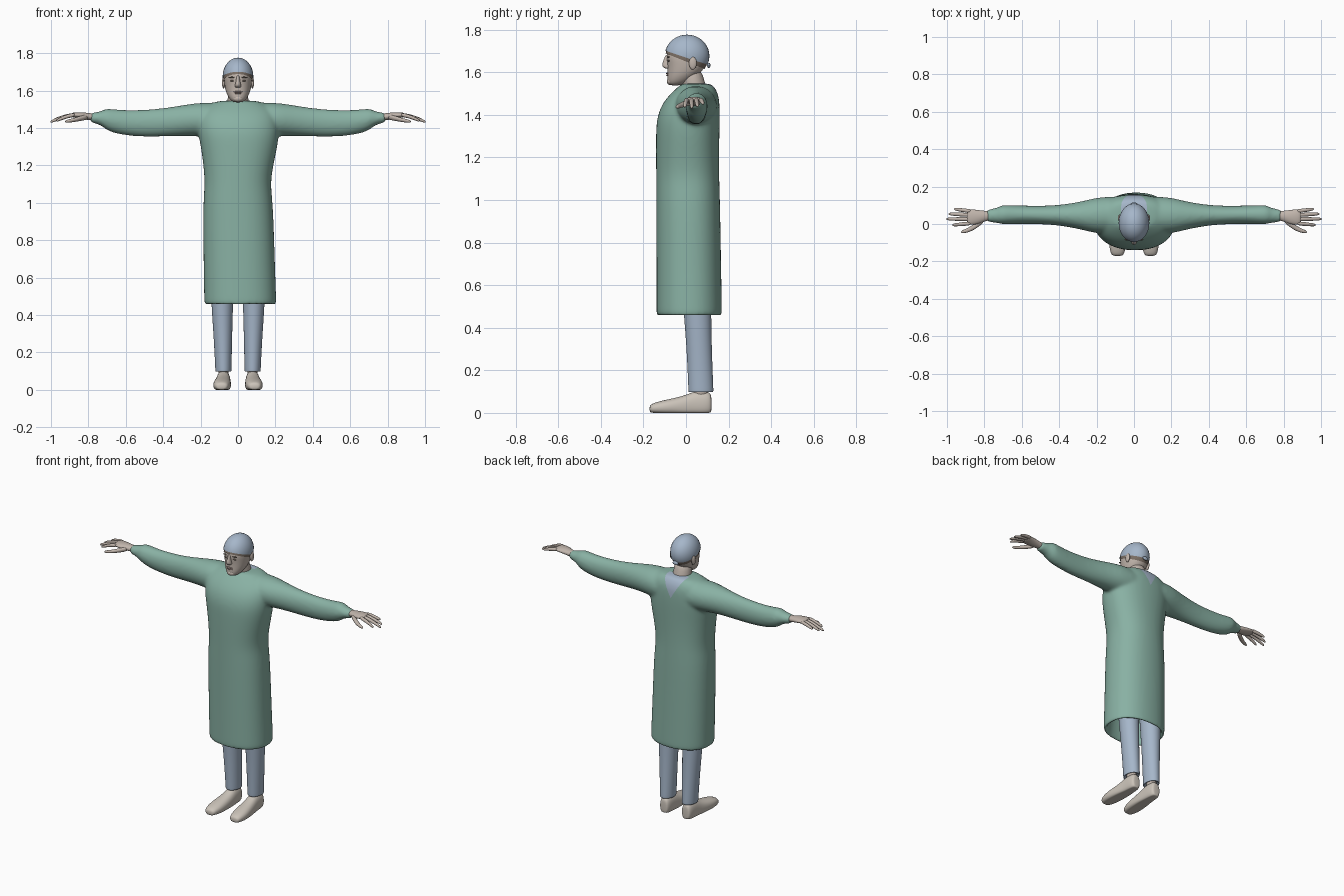
import bpy, bmesh, math
from mathutils import Vector, Matrix

if "Cube" in bpy.data.objects:
    bpy.data.objects.remove(bpy.data.objects["Cube"])


def material(name, rgb):
    m = bpy.data.materials.new(name)
    m.use_nodes = True
    m.diffuse_color = (*rgb, 1)
    m.node_tree.nodes["Principled BSDF"].inputs["Base Color"].default_value = (*rgb, 1)
    return m


GREEN = material("gown green", (0.25, 0.44, 0.37))
BLUE = material("scrub blue", (0.38, 0.47, 0.59))
SKIN = material("skin", (0.53, 0.46, 0.41))
SHOE = material("shoe cream", (0.60, 0.55, 0.49))
HAIR = material("hair brown", (0.20, 0.16, 0.13))
LIP = material("lip", (0.40, 0.30, 0.27))


def add_loft(bm, rings, axis, power=2.0, sides=16, floor=None):
    """Rings are (position along axis, centre a, centre b, radius a, radius b)."""
    loops = []
    for t, ca, cb, ra, rb in rings:
        loop = []
        for i in range(sides):
            ang = math.tau * i / sides
            c, s = math.cos(ang), math.sin(ang)
            a = ca + ra * math.copysign(abs(c) ** (2 / power), c)
            b = cb + rb * math.copysign(abs(s) ** (2 / power), s)
            if floor is not None:
                b = max(b, floor)
            co = {"x": (t, a, b), "y": (a, t, b), "z": (a, b, t)}[axis]
            loop.append(bm.verts.new(co))
        loops.append(loop)
    for l0, l1 in zip(loops, loops[1:]):
        for i in range(sides):
            j = (i + 1) % sides
            bm.faces.new((l0[i], l0[j], l1[j], l1[i]))
    bm.faces.new(loops[0])
    bm.faces.new(loops[-1])


def finish(bm, name, mats, subdivide=0):
    bmesh.ops.recalc_face_normals(bm, faces=bm.faces)
    for f in bm.faces:
        f.smooth = True
    me = bpy.data.meshes.new(name)
    bm.to_mesh(me)
    bm.free()
    for m in mats:
        me.materials.append(m)
    ob = bpy.data.objects.new(name, me)
    bpy.context.collection.objects.link(ob)
    if subdivide:
        mod = ob.modifiers.new("round", "SUBSURF")
        mod.levels = mod.render_levels = subdivide
    return ob


def loft(name, mat, rings, axis, power=2.0, floor=None):
    bm = bmesh.new()
    add_loft(bm, rings, axis, power, floor=floor)
    return finish(bm, name, [mat], 2)


def ball(name, mat, centre, radii, cut=None):
    """Ellipsoid; cut = (point, normal) keeps only the side the normal points to."""
    bm = bmesh.new()
    bmesh.ops.create_uvsphere(bm, u_segments=32, v_segments=20, radius=1,
                              matrix=Matrix.Translation(centre) @ Matrix.Diagonal((*radii, 1)))
    if cut:
        bmesh.ops.bisect_plane(bm, geom=bm.verts[:] + bm.edges[:] + bm.faces[:],
                               plane_co=cut[0], plane_no=cut[1], clear_inner=True)
    return finish(bm, name, [mat])


# Gown: hollow skirt and body, joined with one sleeve sweep and fused
body = [(0.75, .01, .01, .15, .12), (0.48, .01, .015, .17, .132), (0.455, .012, .015, .178, .138),
        (0.455, .012, .015, .194, .155), (0.48, .012, .015, .194, .155), (0.7, .006, .013, .192, .153),
        (1.0, 0, .01, .189, .151), (1.1, -.002, .008, .176, .149), (1.2, .002, .007, .188, .149),
        (1.3, .006, .008, .206, .150), (1.38, .003, .01, .22, .150), (1.45, 0, .022, .22, .137),
        (1.5, 0, .04, .2, .113), (1.537, 0, .05, .14, .08), (1.548, 0, .045, .085, .068)]
sleeve = [(.1, .05, 1.44, .1, .098), (.2, .045, 1.446, .1, .092), (.28, .045, 1.442, .076, .085),
          (.4, .047, 1.43, .055, .077), (.5, .048, 1.425, .05, .074), (.6, .05, 1.427, .05, .069),
          (.68, .05, 1.44, .053, .064), (.71, .05, 1.45, .052, .056), (.735, .046, 1.452, .04, .036),
          (.785, .044, 1.456, .034, .027), (.79, .044, 1.456, .03, .024)]
bm = bmesh.new()
add_loft(bm, body, "z", 2.25, 24)
add_loft(bm, [(-r[0], *r[1:]) for r in reversed(sleeve)] + sleeve, "x")
form = finish(bm, "gown_form", [GREEN], 2)
fuse = form.modifiers.new("fuse", "REMESH")
fuse.mode, fuse.voxel_size = "VOXEL", 0.009
soften = form.modifiers.new("soften", "SMOOTH")
soften.factor, soften.iterations = 0.5, 10
bm = bmesh.new()
bm.from_object(form, bpy.context.evaluated_depsgraph_get())
bpy.data.objects.remove(form)

# Shirt showing through the V at the back of the neck
apex, slope = 1.425, 0.58
for side in (-1, 1):
    faces = [f for f in bm.faces if f.calc_center_median().y > .06
             and f.calc_center_median().z > 1.4 and abs(f.calc_center_median().x) < .15]
    geom = set(faces) | {e for f in faces for e in f.edges} | {v for f in faces for v in f.verts}
    bmesh.ops.bisect_plane(bm, geom=list(geom), plane_co=(0, 0, apex), plane_no=(side, 0, -slope))
for f in bm.faces:
    c = f.calc_center_median()
    f.material_index = int(c.y > .07 and abs(c.x) < slope * (c.z - apex))
finish(bm, "gown", [GREEN, BLUE])

# Head and neck
loft("neck", SKIN, [(1.48, 0, .05, .064, .06), (1.56, 0, .032, .056, .056), (1.62, 0, .02, .05, .05)], "z")
face = [(1.537, .022, -.074, -.03), (1.55, .042, -.088, .01), (1.575, .058, -.089, .045),
        (1.6, .068, -.088, .075), (1.64, .075, -.089, .098), (1.68, .077, -.096, .1),
        (1.73, .06, -.075, .085), (1.75, .03, -.04, .05)]
loft("head", SKIN, [(z, 0, (f + b) / 2, w, (b - f) / 2) for z, w, f, b in face], "z", 2.15)
loft("nose", SKIN, [(1.682, 0, -.085, .008, .012), (1.66, 0, -.088, .009, .016),
                    (1.635, 0, -.092, .015, .023), (1.622, 0, -.088, .018, .02),
                    (1.616, 0, -.083, .012, .012)], "z")
ball("chin", SKIN, (0, -.074, 1.557), (.026, .016, .017))
ball("upper_lip", LIP, (0, -.087, 1.594), (.023, .007, .004))
ball("lower_lip", LIP, (0, -.086, 1.586), (.019, .007, .005))

# Hair and cap, both cut on sloping planes, with the tie behind
ball("hair", HAIR, (0, .004, 1.672), (.0785, .101, .098), (Vector((0, -.095, 1.688)), Vector((0, .4, 1))))
ball("cap", BLUE, (0, .005, 1.676), (.082, .105, .1), (Vector((0, -.095, 1.70)), Vector((0, .33, 1))))
ball("cap_tie", BLUE, (0, .107, 1.632), (.02, .008, .012))

for s, label in ((1, "left"), (-1, "right")):
    # Facial features
    ball(label + "_ear", SKIN, (s * .077, .032, 1.642), (.009, .018, .03))
    ball(label + "_eye", HAIR, (s * .03, -.0805, 1.653), (.012, .006, .0045))
    ball(label + "_brow", HAIR, (s * .032, -.083, 1.671), (.018, .006, .0035))

    # Hand: palm, four drooping fingers and a thumb
    loft(label + "_palm", SKIN, [(s * x, *r) for x, *r in (
        (.75, .044, 1.457, .024, .02), (.79, .044, 1.46, .026, .019), (.83, .037, 1.466, .038, .019),
        (.87, .037, 1.47, .043, .015), (.895, .038, 1.469, .04, .011))], "x")
    fingers = (("index", .004, -.006, .972, 1.438), ("middle", .026, .027, 1.004, 1.432),
               ("ring", .048, .054, .992, 1.440), ("little", .068, .08, .962, 1.452))
    for name, y0, y1, tip, z1 in fingers:
        rings = []
        for t, r in ((0, .011), (.35, .0105), (.7, .0095), (.93, .0075), (1, .004)):
            rings.append((s * (.87 + (tip - .87) * t), y0 + (y1 - y0) * t,
                          1.471 + (z1 - 1.471) * t ** 1.6, r, r))
        loft(f"{label}_{name}_finger", SKIN, rings, "x")
    loft(label + "_thumb", SKIN, [(s * x, *r) for x, *r in (
        (.80, .025, 1.46, .016, .015), (.84, -.005, 1.452, .017, .014), (.875, -.028, 1.443, .014, .011),
        (.91, -.04, 1.437, .01, .009), (.925, -.043, 1.435, .005, .005))], "x")

    # Trouser leg, ankle and shoe
    loft(label + "_trouser_leg", BLUE, [(z, s * x, *r) for z, x, *r in (
        (.11, .078, .07, .035, .05), (.097, .078, .07, .037, .052), (.097, .078, .07, .044, .06),
        (.11, .078, .07, .044, .06), (.3, .081, .062, .051, .06), (.47, .085, .054, .06, .066),
        (.78, .085, .04, .07, .075))], "z")
    loft(label + "_ankle", SKIN, [(.05, s * .078, .07, .03, .038), (.16, s * .078, .07, .03, .038)], "z")
    loft(label + "_shoe", SHOE, [(y, s * x, *r) for y, x, *r in (
        (-.172, .088, .018, .026, .016), (-.155, .088, .022, .038, .024), (-.11, .087, .025, .048, .034),
        (-.06, .084, .028, .048, .041), (0, .08, .03, .043, .054), (.04, .078, .04, .039, .064),
        (.09, .078, .043, .037, .061), (.114, .078, .043, .03, .052), (.12, .078, .04, .02, .035))],
         "y", 2.3, 0)
